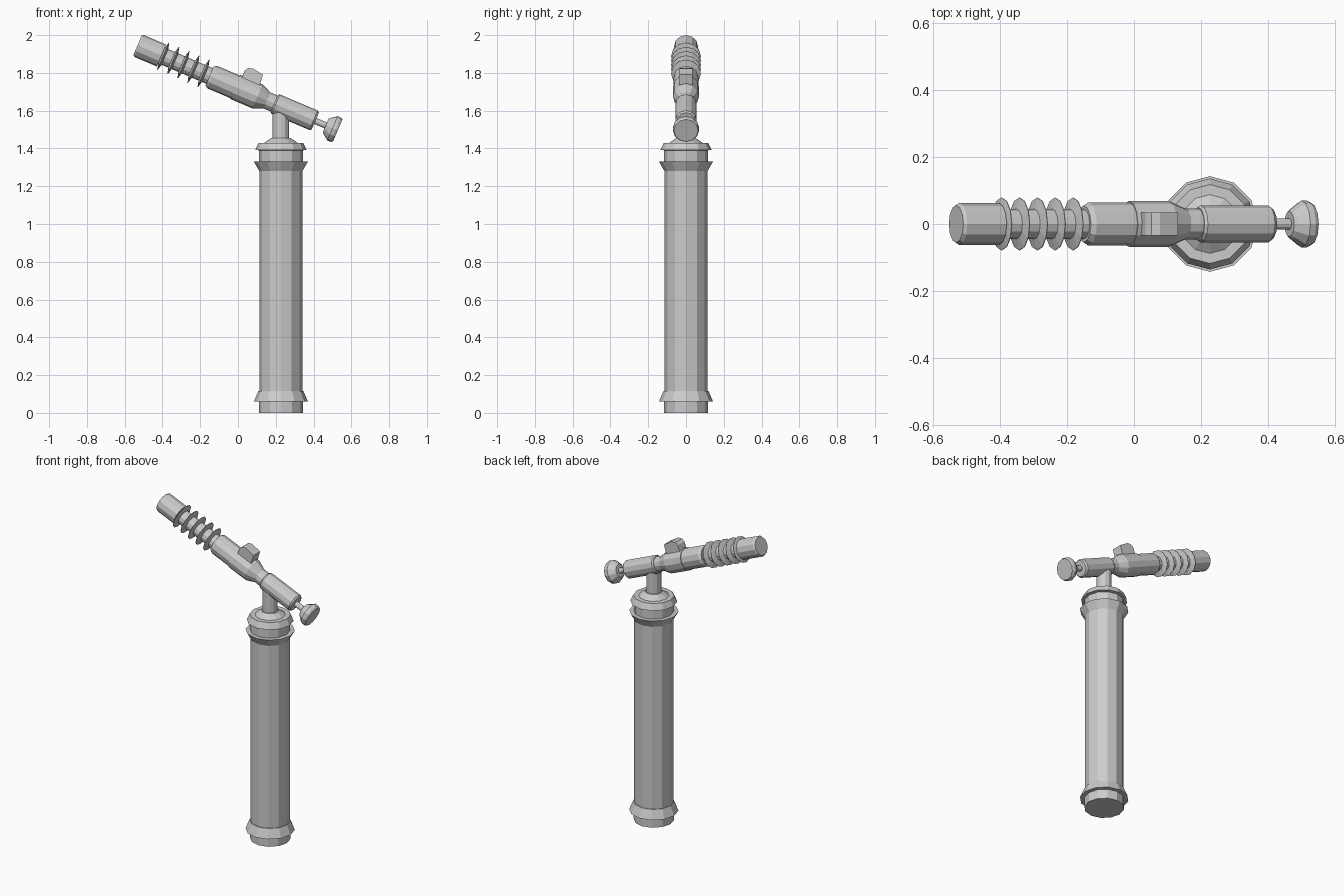
import bpy, bmesh, math
from mathutils import Matrix, Vector

if "Cube" in bpy.data.objects:
    bpy.data.objects.remove(bpy.data.objects["Cube"])

SIDES = 12
TILT = math.radians(113.06)                  # arm axis, measured from +z about y
COLUMN = Matrix.Translation((0.227, 0, 0))
ARM = Matrix.Translation((-0.532, 0, 1.946)) @ Matrix.Rotation(TILT, 4, 'Y')


def finish(name, bm, matrix):
    bmesh.ops.recalc_face_normals(bm, faces=bm.faces)
    mesh = bpy.data.meshes.new(name)
    bm.to_mesh(mesh)
    bm.free()
    mesh.transform(matrix)
    ob = bpy.data.objects.new(name, mesh)
    bpy.context.collection.objects.link(ob)
    return ob


def lathe(name, profile, matrix, sides=SIDES):
    """Closed, flat-faced turned part from (distance along axis, radius) pairs."""
    bm = bmesh.new()
    rings = []
    for s, r in profile:
        rings.append([bm.verts.new((r * math.cos(a), r * math.sin(a), s))
                      for a in (2 * math.pi * i / sides for i in range(sides))])
    for lo, hi in zip(rings, rings[1:]):
        for i in range(sides):
            j = (i + 1) % sides
            bm.faces.new((lo[i], lo[j], hi[j], hi[i]))
    bm.faces.new(rings[0])
    bm.faces.new(rings[-1])
    return finish(name, bm, matrix)


def prism(name, outline, half_width):
    """Side outline in x, z extruded across y."""
    bm = bmesh.new()
    face = bm.faces.new([bm.verts.new((x, -half_width, z)) for x, z in outline])
    new = bmesh.ops.extrude_face_region(bm, geom=[face])['geom']
    bmesh.ops.translate(bm, vec=Vector((0, 2 * half_width, 0)),
                        verts=[g for g in new if isinstance(g, bmesh.types.BMVert)])
    return finish(name, bm, Matrix.Identity(4))


# Upright handle with a flared collar at each end
lathe("handle", [(0, 0.117), (0.06, 0.117), (0.06, 0.143), (0.117, 0.119),
                 (0.117, 0.114), (1.28, 0.114), (1.33, 0.143), (1.33, 0.116),
                 (1.395, 0.116)], COLUMN)

# Stepped cap and neck that carry the arm
lathe("handle_cap", [(1.39, 0.116), (1.392, 0.136), (1.43, 0.118),
                     (1.43, 0.088), (1.456, 0.05)], COLUMN)
lathe("neck", [(1.44, 0.044), (1.61, 0.044)], COLUMN)

# Tilted arm: tip, barrel, body, rear cylinder
lathe("tip", [(0, 0.056), (0.01, 0.063), (0.138, 0.063)], ARM)
lathe("barrel", [(0.13, 0.045), (0.43, 0.045)], ARM)
lathe("body", [(0.415, 0.055), (0.43, 0.065), (0.562, 0.065), (0.562, 0.069),
               (0.69, 0.069), (0.745, 0.046), (0.80, 0.046)], ARM)
lathe("rear_cylinder", [(0.787, 0.05), (0.795, 0.056), (1.013, 0.056),
                        (1.023, 0.048)], ARM)

# Cooling fins with sharp rims
for i in range(5):
    s = 0.148 + 0.058 * i
    lathe(f"fin_{i + 1}", [(s - 0.01, 0.044), (s - 0.001, 0.079),
                           (s + 0.001, 0.079), (s + 0.01, 0.044)], ARM)

# Adjusting knob on a thin rod
lathe("knob_rod", [(1.01, 0.017), (1.10, 0.017)], ARM)
lathe("knob", [(1.083, 0.038), (1.09, 0.046), (1.122, 0.07), (1.14, 0.07),
               (1.152, 0.064)], ARM)

# Raised block on top of the body
prism("top_block", [(0.015, 1.76), (0.035, 1.812), (0.052, 1.825),
                    (0.078, 1.824), (0.132, 1.791), (0.105, 1.70),
                    (0.03, 1.70)], 0.034)
